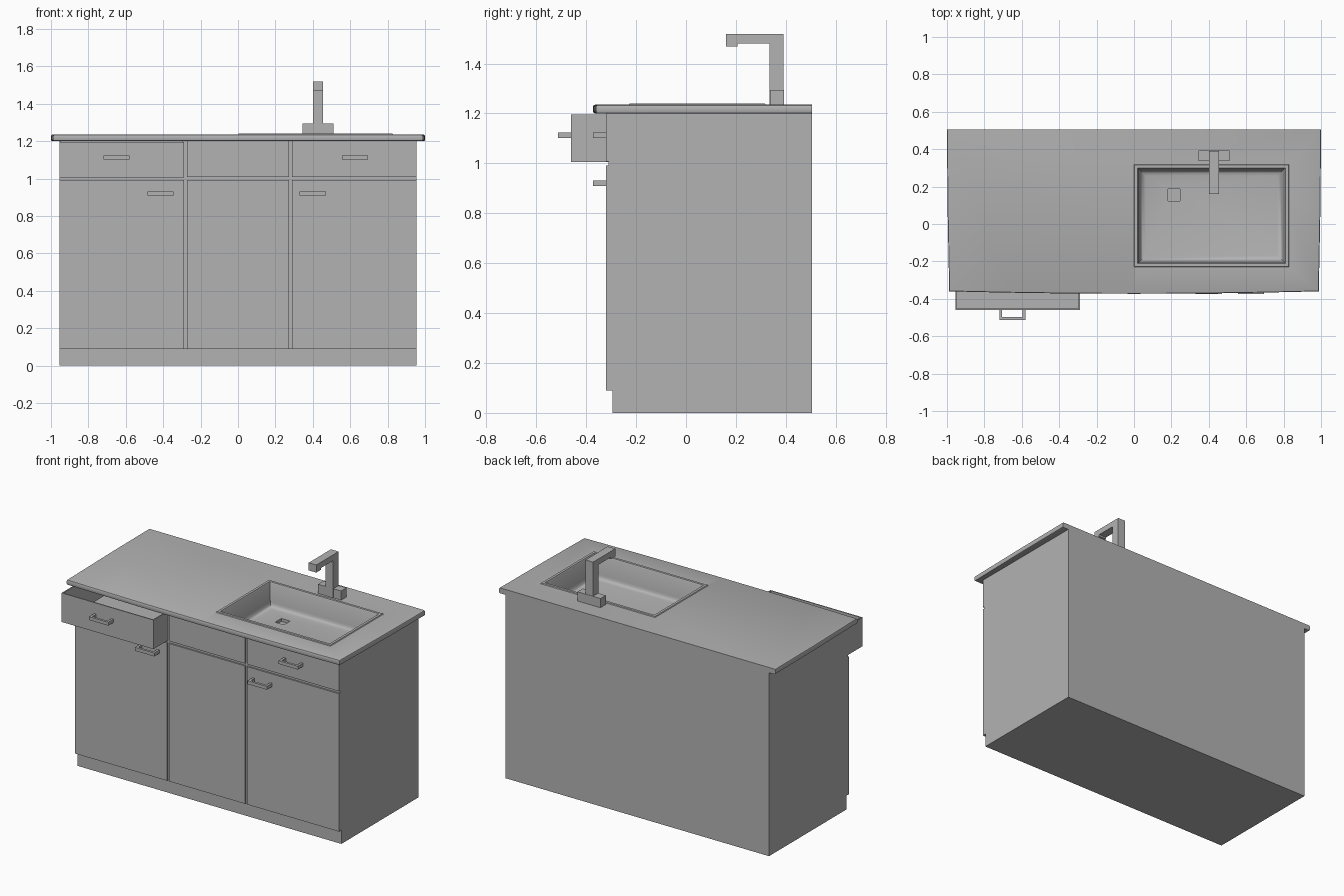
import bpy, bmesh

if "Cube" in bpy.data.objects:
    bpy.data.objects.remove(bpy.data.objects["Cube"], do_unlink=True)

GREY = (0.45, 0.45, 0.45, 1)
mat = bpy.data.materials.new("plain grey")
mat.use_nodes = True
mat.diffuse_color = GREY
mat.node_tree.nodes["Principled BSDF"].inputs["Base Color"].default_value = GREY


def finish(name, bm):
    bmesh.ops.recalc_face_normals(bm, faces=bm.faces)
    mesh = bpy.data.meshes.new(name)
    bm.to_mesh(mesh)
    bm.free()
    mesh.materials.append(mat)
    ob = bpy.data.objects.new(name, mesh)
    bpy.context.collection.objects.link(ob)
    return ob


def activate(ob):
    bpy.ops.object.select_all(action='DESELECT')
    ob.select_set(True)
    bpy.context.view_layer.objects.active = ob


def add_box(bm, x, y, z):
    verts = bmesh.ops.create_cube(bm, size=1)["verts"]
    for v in verts:
        v.co = [(a + b) / 2 + c * (b - a) for c, (a, b) in zip(v.co, (x, y, z))]


def boxes(name, *parts):
    bm = bmesh.new()
    for part in parts:
        add_box(bm, *part)
    return finish(name, bm)


def prism(name, points, vector):
    bm = bmesh.new()
    face = bm.faces.new([bm.verts.new(p) for p in points])
    new = bmesh.ops.extrude_face_region(bm, geom=[face])["geom"]
    bmesh.ops.translate(bm, vec=vector, verts=[g for g in new if isinstance(g, bmesh.types.BMVert)])
    return finish(name, bm)


def cut(ob, x, y, z):
    cutter = boxes("cutter", (x, y, z))
    cutter.hide_render = True
    mod = ob.modifiers.new("cut", 'BOOLEAN')
    mod.operation, mod.solver, mod.object = 'DIFFERENCE', 'EXACT', cutter
    activate(ob)
    bpy.ops.object.modifier_apply(modifier=mod.name)
    bpy.data.objects.remove(cutter, do_unlink=True)


W, FRONT, BACK, TOP = 0.955, -0.32, 0.505, 1.2
GROOVE = FRONT + 0.01
drawer_space = ((-0.948, -0.297), (-0.453, 0.25), (1.015, 1.3))

# Cabinet body with recessed plinth, a drawer space and a sink space
side = [(-0.295, 0), (BACK, 0), (BACK, TOP), (GROOVE, TOP), (GROOVE, 0.09), (-0.295, 0.09)]
body = prism("cabinet_body", [(-W, y, z) for y, z in side], (2 * W, 0, 0))
cut(body, *drawer_space)
cut(body, (0.01, 0.82), (-0.22, 0.315), (1.06, 1.3))

# Door and drawer fronts separated by grooves
columns = {"right": (-W, -0.29), "middle": (-0.274, 0.274), "left": (0.29, W)}
for label, xs in columns.items():
    boxes(label + "_door", (xs, (FRONT, GROOVE), (0.09, 0.992)))
    if label != "right":
        boxes(label + "_drawer_front", (xs, (FRONT, GROOVE), (1.008, TOP)))

# Pulled-out drawer
drawer = boxes("open_drawer", (columns["right"], (-0.46, GROOVE), (1.005, 1.195)))
cut(drawer, *drawer_space)


# Handles: a bar on two short legs
def handle(name, x, y, z):
    h, t, out = 0.07, 0.015, y - 0.053
    zs = (z - 0.011, z + 0.011)
    outline = [(-h, y), (-h, out), (h, out), (h, y), (h - t, y), (h - t, out + t),
               (t - h, out + t), (t - h, y)]
    prism(name, [(x + a, b, zs[0]) for a, b in outline], (0, 0, zs[1] - zs[0]))


handle("open_drawer_handle", -0.65, -0.46, 1.112)
handle("left_drawer_handle", 0.625, FRONT, 1.112)
handle("right_door_handle", -0.415, FRONT, 0.92)
handle("left_door_handle", 0.4, FRONT, 0.92)

# Worktop with a slightly bowed front and softened front and side edges
bow = [(i / 6, -0.373 + 0.013 * (i / 6) ** 2) for i in range(-6, 7)]
outline = [(0.988 * x, y) for x, y in bow] + [(0.997, 0.1), (1, BACK), (-1, BACK), (-0.997, 0.1)]
top = prism("worktop", [(x, y, TOP) for x, y in outline], (0, 0, 0.035))
bm = bmesh.new()
bm.from_mesh(top.data)
rim = [e for e in bm.edges if abs(e.verts[0].co.z - e.verts[1].co.z) < 0.001
       and min(v.co.y for v in e.verts) < BACK - 0.01]
bmesh.ops.bevel(bm, geom=rim, offset=0.008, segments=2, profile=0.5, affect='EDGES')
bm.to_mesh(top.data)
bm.free()
cut(top, (0.015, 0.815), (-0.215, 0.31), (1.1, 1.3))
activate(top)
bpy.ops.object.shade_smooth_by_angle(angle=0.6)

# Sink: raised rim, walls, rounded floor edge and a square drain
bm = bmesh.new()
bounds = (0.0, 0.83, -0.23, 0.32)
rings = []
for inset, z in [(0, 1.234), (0.004, 1.24), (0.02, 1.24), (0.024, 1.232), (0.032, 1.115),
                 (0.036, 1.1), (0.046, 1.089), (0.062, 1.085)]:
    x0, x1, y0, y1 = bounds
    x0, x1, y0, y1 = x0 + inset, x1 - inset, y0 + inset, y1 - inset
    rings.append([(x0, y0, z), (x1, y0, z), (x1, y1, z), (x0, y1, z)])
for z in (1.085, 1.066):
    rings.append([(0.215 + a * 0.032, 0.155 + b * 0.032, z)
                  for a, b in ((-1, -1), (1, -1), (1, 1), (-1, 1))])
loops = [[bm.verts.new(p) for p in ring] for ring in rings]
for a, b in zip(loops, loops[1:]):
    for i in range(4):
        j = (i + 1) % 4
        bm.faces.new((a[i], a[j], b[j], b[i]))
bm.faces.new(loops[-1])
sink = finish("sink", bm)
if sink.data.polygons[-1].normal.z < 0:
    sink.data.flip_normals()
activate(sink)
bpy.ops.object.shade_smooth_by_angle(angle=0.7)

# Tap: square column with an arm and a short lip, on a block
tap = [(0.39, 1.235), (0.39, 1.518), (0.16, 1.518), (0.16, 1.468), (0.207, 1.468),
       (0.207, 1.48), (0.335, 1.48), (0.335, 1.235)]
prism("tap", [(0.4, y, z) for y, z in tap], (0.055, 0, 0))
boxes("tap_base", ((0.345, 0.511), (0.337, 0.392), (1.235, 1.295)))
